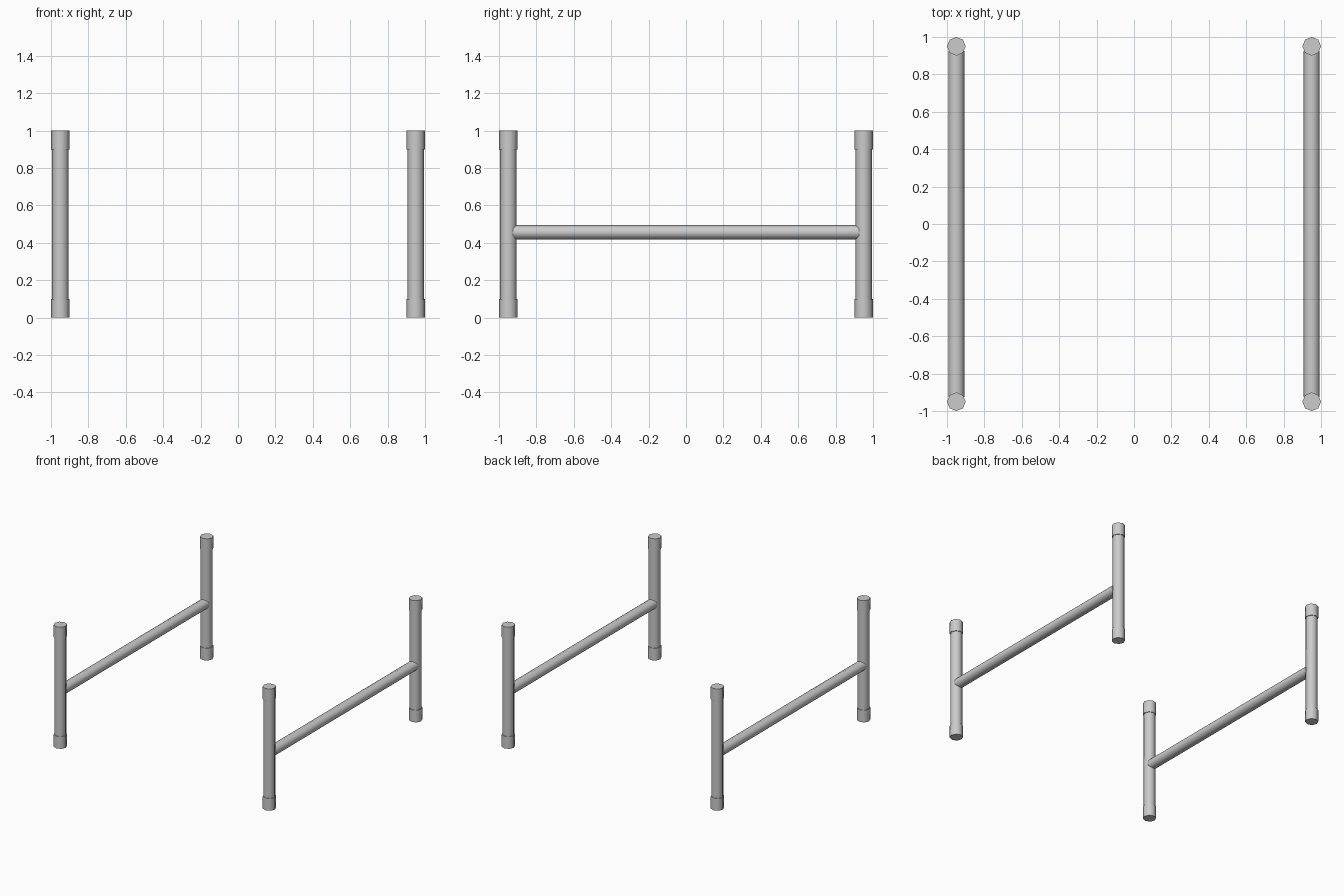
import bpy
from math import radians

if "Cube" in bpy.data.objects:
    bpy.data.objects.remove(bpy.data.objects["Cube"])

SIDES = 8


def tube(name, loc, radius, length, rot=(0, 0, 0), squash=1.0):
    """Eight-sided smooth tube with sharp flat ends."""
    bpy.ops.mesh.primitive_cylinder_add(vertices=SIDES, radius=radius, depth=length,
                                        location=loc, rotation=rot)
    ob = bpy.context.object
    ob.name = name
    ob.scale.y = squash
    bpy.ops.object.transform_apply(location=False, rotation=True, scale=True)
    bpy.ops.object.shade_smooth_by_angle(angle=radians(50))
    return ob


for sx, side in ((-1, "left"), (1, "right")):
    x = 0.95 * sx
    for sy, end in ((-1, "front"), (1, "back")):
        y = 0.95 * sy
        # upright post with a sleeve at each end
        tube(f"{end}_{side}_post", (x, y, 0.5), 0.045, 0.98)
        tube(f"{end}_{side}_foot_sleeve", (x, y, 0.05), 0.05, 0.1)
        tube(f"{end}_{side}_top_sleeve", (x, y, 0.95), 0.05, 0.1)
    # side rail joining front and back posts
    tube(f"{side}_rail", (x, 0, 0.456), 0.043, 1.85, (radians(90), 0, 0), 0.91)
